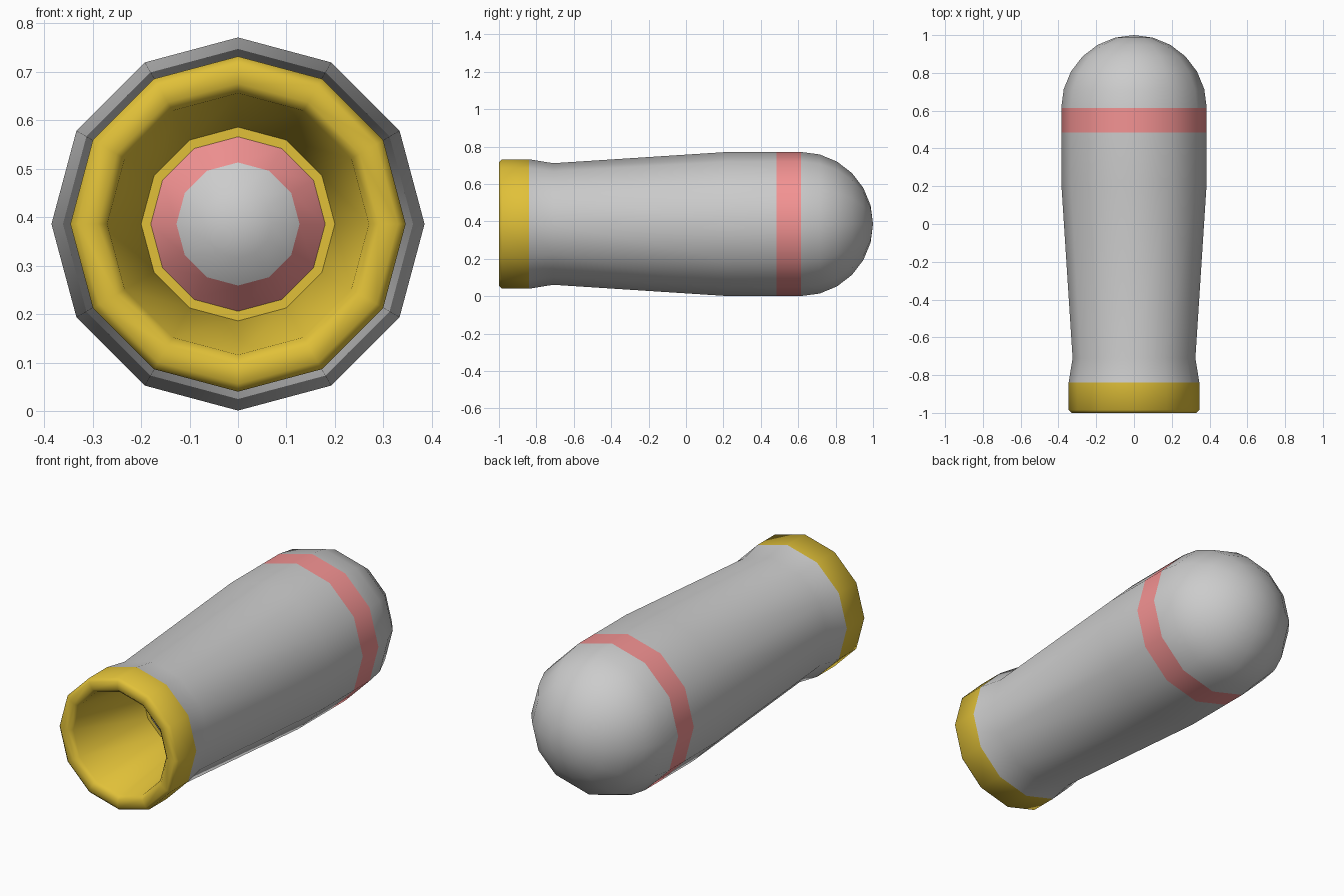
import bpy, bmesh
from math import sin, cos, pi, radians

if "Cube" in bpy.data.objects:
    bpy.data.objects.remove(bpy.data.objects["Cube"])

SIDES = 12
AXIS_Z = 0.386


def material(name, rgb):
    m = bpy.data.materials.new(name)
    m.diffuse_color = (*rgb, 1)
    m.use_nodes = True
    m.node_tree.nodes["Principled BSDF"].inputs["Base Color"].default_value = m.diffuse_color
    return m


yellow = material("yellow", (0.75, 0.53, 0.04))
pink = material("pink", (0.9, 0.29, 0.29))


def lathe(name, profile, mat=None):
    """Revolve (y, radius) points about the long axis; radius 0 makes a pole."""
    bm = bmesh.new()
    rings = []
    for y, r in profile:
        if r == 0:
            rings.append([bm.verts.new((0, y, AXIS_Z))] * SIDES)
        else:
            rings.append([bm.verts.new((r * sin(2 * pi * i / SIDES), y,
                                        AXIS_Z + r * cos(2 * pi * i / SIDES)))
                          for i in range(SIDES)])
    for a, b in zip(rings, rings[1:]):
        for i in range(SIDES):
            j = (i + 1) % SIDES
            corners = list(dict.fromkeys((a[i], b[i], b[j], a[j])))
            bm.faces.new(corners)
    mesh = bpy.data.meshes.new(name)
    bm.to_mesh(mesh)
    bm.free()
    obj = bpy.data.objects.new(name, mesh)
    bpy.context.collection.objects.link(obj)
    if mat:
        mesh.materials.append(mat)
    bpy.ops.object.select_all(action='DESELECT')
    obj.select_set(True)
    bpy.context.view_layer.objects.active = obj
    bpy.ops.object.shade_smooth_by_angle(angle=radians(50))
    return obj


# Tapered body
lathe("body", [(-0.84, 0.346), (-0.71, 0.325), (0.22, 0.385), (0.485, 0.385)])

# Coloured band below the dome
lathe("band", [(0.485, 0.385), (0.615, 0.385)], pink)

# Hemispherical end
dome = [(0.615 + 0.385 * sin(radians(a)), 0.385 * cos(radians(a)))
        for a in range(0, 90, 15)]
lathe("dome", dome + [(1.0, 0)])

# Collar, rolled rim and funnel-shaped bore
lathe("collar_and_bore", [(-0.50, 0.18), (-0.50, 0.20), (-0.98, 0.27),
                          (-1.0, 0.29), (-1.0, 0.33), (-0.985, 0.346),
                          (-0.84, 0.346)], yellow)

# Plug at the bottom of the bore
lathe("plug_ring", [(-0.56, 0.127), (-0.50, 0.18)], pink)
lathe("plug_tip", [(-0.61, 0), (-0.60, 0.07), (-0.56, 0.127)])
